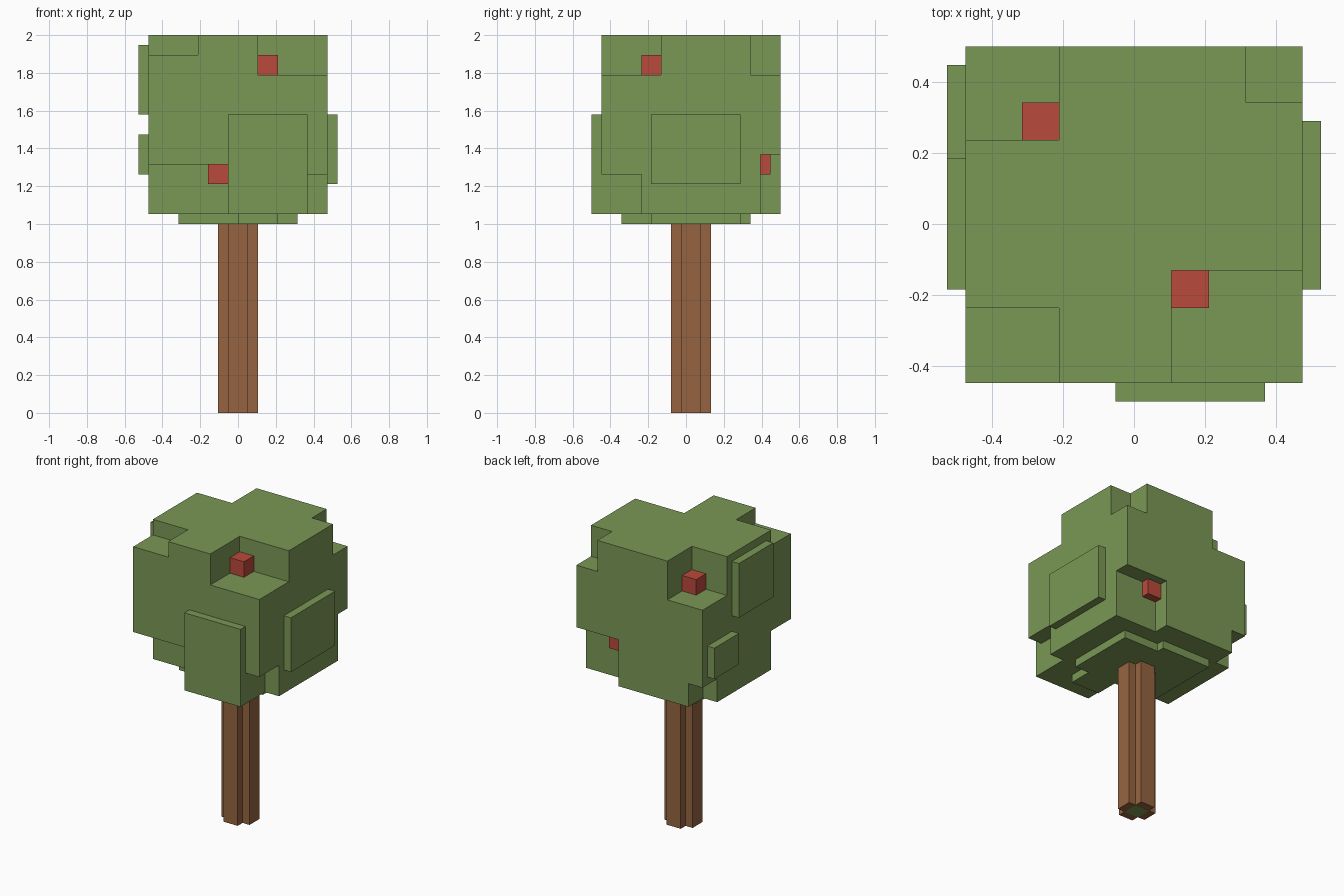
import bpy, bmesh

if "Cube" in bpy.data.objects:
    bpy.data.objects.remove(bpy.data.objects["Cube"])

U = 2 / 38  # one block unit; all sizes below are in whole blocks


def material(name, rgb):
    m = bpy.data.materials.new(name)
    lin = [(c / 255 / 12.92) if c < 11 else ((c / 255 + 0.055) / 1.055) ** 2.4 for c in rgb]
    m.diffuse_color = (*lin, 1)
    m.use_nodes = True
    m.node_tree.nodes["Principled BSDF"].inputs["Base Color"].default_value = m.diffuse_color
    return m


LEAF = material("leaf green", (122, 152, 86))
BARK = material("bark brown", (150, 100, 65))
FRUIT = material("fruit red", (186, 74, 59))


def add_box(bm, x0, x1, y0, y1, z0, z1):
    """Add a closed box, given by its limits in blocks."""
    vs = bmesh.ops.create_cube(bm, size=1)["verts"]
    for v in vs:
        v.co = ((x0 if v.co.x < 0 else x1) * U,
                (y0 if v.co.y < 0 else y1) * U,
                (z0 if v.co.z < 0 else z1) * U)


def finish(bm, name, mats):
    bmesh.ops.recalc_face_normals(bm, faces=bm.faces)
    me = bpy.data.meshes.new(name)
    bm.to_mesh(me)
    bm.free()
    ob = bpy.data.objects.new(name, me)
    for m in mats:
        me.materials.append(m)
    bpy.context.collection.objects.link(ob)
    return ob


def boxes(name, mat, *limits):
    bm = bmesh.new()
    for b in limits:
        add_box(bm, *b)
    return finish(bm, name, [mat])


def prism(name, mats, outline, z0, z1):
    """Extrude an outline in blocks straight up."""
    bm = bmesh.new()
    f = bm.faces.new([bm.verts.new((x * U, y * U, z0 * U)) for x, y in outline])
    top = bmesh.ops.extrude_face_region(bm, geom=[f])["geom"]
    bmesh.ops.translate(bm, vec=(0, 0, (z1 - z0) * U),
                        verts=[g for g in top if isinstance(g, bmesh.types.BMVert)])
    return finish(bm, name, mats)


# trunk: plus-shaped column
quarter = [(2, -1), (2, 1), (1, 1)]
plus = []
for _ in range(4):
    plus += quarter
    quarter = [(-y, x) for x, y in quarter]
prism("trunk", [BARK], [(x, y + 0.5) for x, y in plus], 0, 19)
# green core visible at the foot of the trunk
boxes("trunk_core", LEAF, (-1, 1, -0.5, 1.5, -0.01, 0.1))

# crown: big cube with blocks cut from its corners
crown = boxes("crown", LEAF, (-9, 9, -8.5, 9.5, 20, 38))
cutters = boxes(
    "crown_cutters", LEAF,
    (-10, -4, -10, -4.5, 36, 39),   # top front left
    (2, 10, -10, -2.5, 34, 39),     # top front right
    (-10, -4, 4.5, 11, 33, 39),     # top back left
    (6, 10, 6.5, 11, 34, 39),       # top back right
    (-10, -1, -10, -4.5, 19, 25),   # bottom front left
    (7, 10, -10, -4.5, 19, 24),     # bottom front right
    (3, 10, 7.5, 11, 19, 26),       # bottom back right
    (-10, -7, 6.5, 11, 19, 23))     # bottom back left
mod = crown.modifiers.new("corner cuts", "BOOLEAN")
mod.operation = "DIFFERENCE"
mod.solver = "EXACT"
mod.object = cutters
bpy.context.view_layer.objects.active = crown
crown.select_set(True)
bpy.ops.object.modifier_apply(modifier=mod.name)
bpy.data.objects.remove(cutters)

# raised leaf slabs on the sides
boxes("front_leaf_slab", LEAF, (-1, 7, -9.5, -8.5, 20, 30))
boxes("right_leaf_slab", LEAF, (9, 10, -3.5, 5.5, 23, 30))
boxes("left_upper_leaf_slab", LEAF, (-10, -9, -3.5, 3.5, 30, 37))
boxes("left_lower_leaf_slab", LEAF, (-10, -9, 3.5, 8.5, 24, 28))

# stepped layer under the crown
prism("crown_underside", [LEAF],
      [(-6, -3.5), (0, -3.5), (0, -6.5), (4, -6.5), (4, -3.5), (6, -3.5),
       (6, 5.5), (1, 5.5), (1, 6.5), (-6, 6.5)], 19, 20)

# fruit tucked into the corner cuts
boxes("fruit_top_front", FRUIT, (2, 4, -4.5, -2.5, 34, 36))
boxes("fruit_top_back", FRUIT, (-6, -4, 4.5, 6.5, 33, 35))
boxes("fruit_low_front", FRUIT, (-3, -1, -6.5, -4.5, 23, 25))
boxes("fruit_low_back", FRUIT, (3, 5, 7.5, 8.5, 24, 26))
